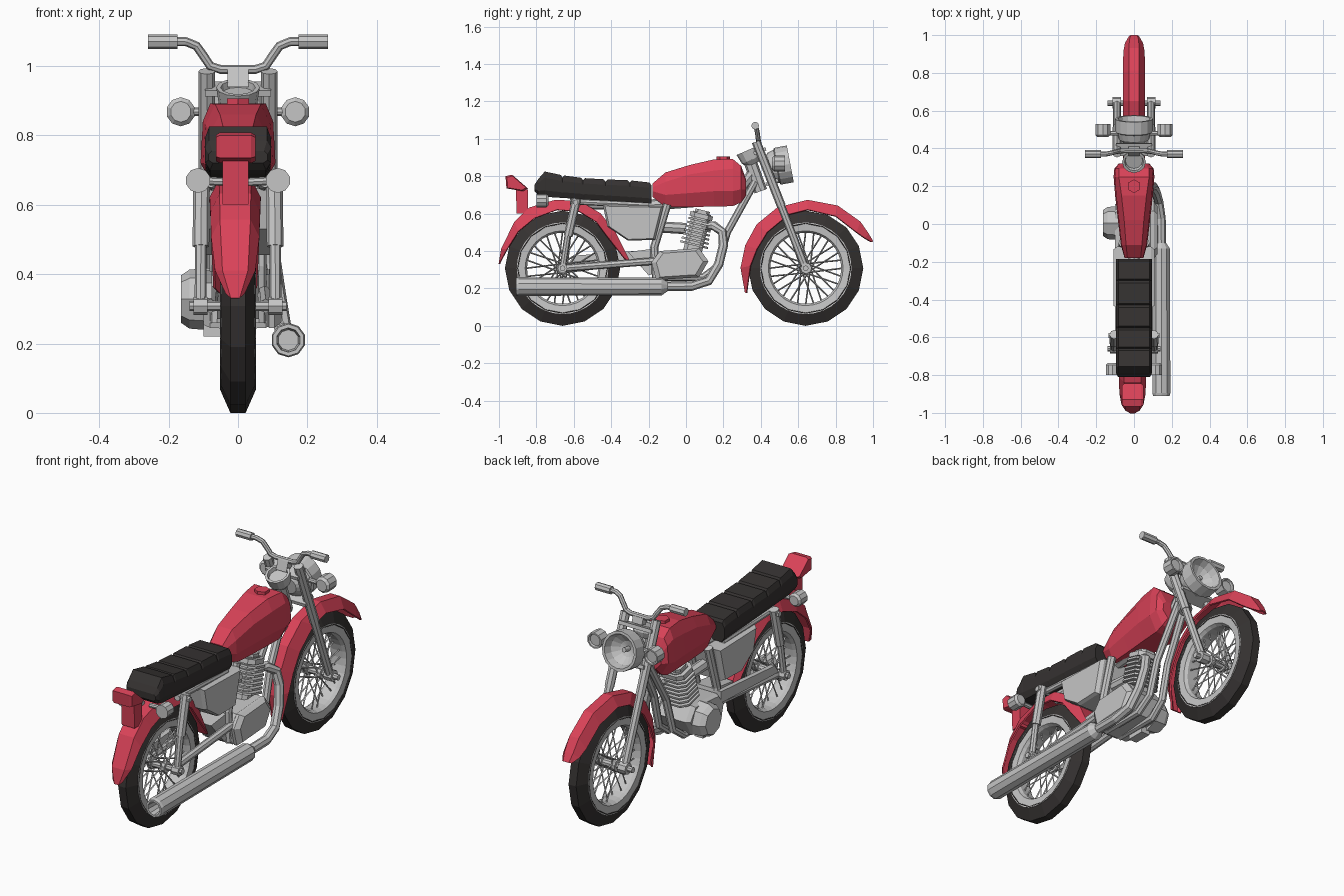
import bpy, bmesh, math
from mathutils import Vector


def material(name, rgb):
    m = bpy.data.materials.new(name)
    m.diffuse_color = (*rgb, 1)
    return m


RED = material("red paint", (0.70, 0.055, 0.098))
BLACK = material("black rubber", (0.036, 0.032, 0.031))
GREY = material("grey metal", (0.56, 0.56, 0.56))


def loft(name, rings, mat, caps=True, loop=False, closed=True):
    """Skin a list of equal-length point rings."""
    bm = bmesh.new()
    vs = [[bm.verts.new(p) for p in r] for r in rings]
    n = len(rings[0])
    pairs = list(zip(vs, vs[1:])) + ([(vs[-1], vs[0])] if loop else [])
    for a, b in pairs:
        for i in range(n if closed else n - 1):
            j = (i + 1) % n
            bm.faces.new((a[i], a[j], b[j], b[i]))
    if caps and not loop:
        bm.faces.new(vs[0])
        bm.faces.new(vs[-1])
    bmesh.ops.recalc_face_normals(bm, faces=bm.faces)
    me = bpy.data.meshes.new(name)
    bm.to_mesh(me)
    bm.free()
    me.materials.append(mat)
    ob = bpy.data.objects.new(name, me)
    bpy.context.collection.objects.link(ob)
    return ob


def circle(c, d, r, n, up=Vector((0, 0, 1))):
    d = Vector(d).normalized()
    if abs(d.dot(up)) > 0.95:
        up = Vector((0, 1, 0))
    u = (up - d * up.dot(d)).normalized()
    v = d.cross(u)
    return [Vector(c) + (u * math.cos(a) + v * math.sin(a)) * r
            for a in (2 * math.pi * i / n for i in range(n))]


def lathe(name, origin, axis, profile, mat, n=12, loop=False):
    """Turn (distance along axis, radius) pairs around an axis."""
    ax = Vector(axis).normalized()
    return loft(name, [circle(Vector(origin) + ax * t, ax, r, n) for t, r in profile],
                mat, loop=loop)


def tube(name, pts, r, mat=GREY, n=8):
    pts = [Vector(p) for p in pts]
    side = Vector((1, 0, 0))
    if abs((pts[-1] - pts[0]).normalized().x) > 0.9:
        side = Vector((0, 1, 0))
    rings = []
    for i, p in enumerate(pts):
        d = pts[min(i + 1, len(pts) - 1)] - pts[max(i - 1, 0)]
        rings.append(circle(p, d, r, n, side))
    return loft(name, rings, mat)


def prism(name, yz, x0, x1, mat, bevel=0.0, inset=0.85):
    """Extrude a side profile across x, optionally with shrunken ends."""
    cy = sum(p[0] for p in yz) / len(yz)
    cz = sum(p[1] for p in yz) / len(yz)

    def ring(x, k):
        return [(x, cy + (y - cy) * k, cz + (z - cz) * k) for y, z in yz]
    rings = [ring(x0, 1), ring(x1, 1)]
    if bevel:
        rings = [ring(x0, inset), ring(x0 + bevel, 1), ring(x1 - bevel, 1), ring(x1, inset)]
    return loft(name, rings, mat)


# Wheels
for label, cy in (("rear", -0.66), ("front", 0.64)):
    c = Vector((0, cy, 0.308))
    lathe(label + "_tyre", c, (1, 0, 0), [(-.022, .308), (.022, .308), (.052, .24),
          (.035, .225), (-.035, .225), (-.052, .24)], BLACK, 16, True)
    lathe(label + "_rim", c, (1, 0, 0), [(-.051, .245), (.051, .245), (.046, .2),
          (.03, .19), (-.03, .19), (-.046, .2)], GREY, 32, True)
    lathe(label + "_hub", c, (1, 0, 0), [(-.05, .03), (-.03, .03), (-.028, .02),
          (.028, .02), (.03, .03), (.05, .03)], GREY, 10)
    lathe(label + "_axle", c, (1, 0, 0), [(-.14, .015), (.14, .015)], GREY, 8)
    for i in range(28):
        a = 2 * math.pi * i / 28
        b = a + (0.9 if i % 2 else -0.9)
        s = 1 if i % 4 < 2 else -1
        tube(label + "_spoke", [c + Vector((s * .036, .028 * math.cos(b), .028 * math.sin(b))),
             c + Vector((s * .012, .195 * math.cos(a), .195 * math.sin(a)))], .0042, GREY, 4)


# Mudguards: outer edge and lower edge per station, half-widths of lip and crown
def mudguard(name, stations, ox):
    rings = [[(ox - w, yi, zi), (ox - t, yo, zo), (ox + t, yo, zo), (ox + w, yi, zi)]
             for yo, zo, yi, zi, w, t in stations]
    ob = loft(name, rings, RED, caps=False, closed=False)
    mod = ob.modifiers.new("thickness", "SOLIDIFY")
    mod.thickness = 0.008
    mod.offset = 0


mudguard("front_mudguard", [
    (.318, .18, .325, .175, .03, .015), (.295, .31, .345, .32, .055, .025),
    (.32, .43, .38, .41, .055, .025), (.38, .54, .435, .5, .055, .025),
    (.49, .63, .55, .595, .055, .025), (.65, .67, .65, .62, .055, .025),
    (.81, .64, .80, .585, .055, .025), (.93, .555, .91, .50, .053, .025),
    (.975, .49, .955, .468, .045, .022), (.998, .45, .99, .448, .025, .015)], 0)
mudguard("rear_mudguard", [
    (-.998, .33, -.99, .345, .025, .012), (-.985, .41, -.955, .41, .055, .035),
    (-.915, .555, -.895, .505, .066, .042), (-.835, .63, -.81, .575, .068, .043),
    (-.70, .67, -.69, .62, .07, .045), (-.57, .665, -.57, .61, .07, .045),
    (-.46, .6, -.48, .555, .068, .045), (-.38, .5, -.42, .475, .065, .042),
    (-.30, .34, -.33, .36, .06, .04)], -.008)

# Tail lamp on its stalk
prism("tail_stalk", [(-.905, .6), (-.845, .6), (-.845, .73), (-.91, .73)], -.045, .03, RED)
prism("tail_lamp", [(-.96, .735), (-.965, .80), (-.93, .808), (-.845, .735), (-.87, .72)],
      -.064, .05, RED, .012, .85)


# Seat: ribbed pads lofted front to back
def seat_ring(y, zb, zt, w):
    h = zt - zb
    return [(-w * .85, y, zb), (-w, y, zb + h * .25), (-w, y, zb + h * .75), (-w * .88, y, zt),
            (w * .88, y, zt), (w, y, zb + h * .75), (w, y, zb + h * .25), (w * .85, y, zb)]


rings = [seat_ring(-.81, .72, .755, .085), seat_ring(-.79, .70, .785, .095),
         seat_ring(-.755, .692, .825, .095)]
stops = [(-.755, .825), (-.66, .805), (-.55, .79), (-.43, .783), (-.30, .778), (-.185, .765)]
for (y0, z0), (y1, z1) in zip(stops, stops[1:]):
    for k, drop in ((.08, 0), (.9, 0), (1.0, .012)):
        y = y0 + (y1 - y0) * k
        rings.append(seat_ring(y, .69 - .037 * (y + .755) / .57, z0 + (z1 - z0) * k - drop, .094))
loft("seat", rings, BLACK)

# Fuel tank: y, bottom, belt, shoulder, top heights, belt and crown half-widths
tank = [(-.18, .69, .72, .74, .76, .05, .035), (-.11, .635, .70, .77, .82, .07, .042),
        (.02, .635, .71, .81, .86, .085, .052), (.15, .638, .72, .83, .89, .10, .066),
        (.25, .64, .72, .84, .892, .108, .08), (.295, .66, .73, .82, .855, .104, .078),
        (.32, .695, .73, .77, .785, .08, .06)]
loft("fuel_tank", [[(-.6 * w, y, b), (-w, y, m), (-.94 * w, y, s), (-c, y, t),
                    (c, y, t), (.94 * w, y, s), (w, y, m), (.6 * w, y, b)]
                   for y, b, m, s, t, w, c in tank], RED)
lathe("tank_cap", (0, .2, .87), (0, 0, 1), [(0, .022), (.02, .022), (.02, .036), (.036, .036)],
      RED, 6)

# Side panels and battery box
panel = [(-.445, .648), (-.12, .64), (-.165, .46), (-.31, .455), (-.42, .53)]
prism("side_panels", panel, -.108, .108, GREY, .018, .92)

# Frame tubes
tube("backbone", [(0, .36, .82), (0, .25, .68), (0, -.2, .645), (0, -.6, .655)], .03)
tube("steering_head", [(0, .335, .90), (0, .40, .72)], .035)
for s in (-1, 1):
    tube("down_tube", [(s * .02, .37, .77), (s * .035, .22, .5), (s * .04, .17, .32),
                       (s * .045, .09, .26), (s * .045, -.16, .26)], .02)
    tube("seat_tube", [(s * .06, -.1, .65), (s * .06, -.17, .42), (s * .06, -.16, .26)], .022)
    tube("seat_rail", [(s * .07, -.2, .645), (s * .078, -.62, .665)], .016)
    tube("swingarm", [(s * .075, -.12, .35), (s * .08, -.66, .308)], .02)

# Engine: crankcase, covers, finned cylinder and head
case = [(-.185, .34), (-.14, .40), (.07, .415), (.12, .345), (.07, .26), (-.16, .245)]
prism("crankcase", case, -.10, .10, GREY, .02, .9)
prism("clutch_cover", case, .07, .125, GREY, .02, .82)
prism("gearbox", [(-.31, .395), (-.15, .415), (-.13, .29), (-.2, .27)], -.06, .06, GREY)
lathe("generator_cover", (-.08, .005, .328), (-1, 0, 0),
      [(0, .09), (.06, .085), (.085, .068)], GREY, 8)
prism("engine_foot", [(-.1, .22), (0, .22), (0, .27), (-.1, .27)], -.1, -.05, GREY)
axis = Vector((0, .25, 1)).normalized()
side = Vector((0, 1, -.25)).normalized()


def block(name, t0, t1, w, d):
    base = Vector((0, .035, .40))
    loft(name, [[base + axis * t + side * q * d + Vector((p * w, 0, 0))
                 for p, q in ((-1, -.6), (-.6, -1), (.6, -1), (1, -.6),
                              (1, .6), (.6, 1), (-.6, 1), (-1, .6))] for t in (t0, t1)], GREY)


block("cylinder", 0, .21, .05, .05)
for i in range(7):
    block("cooling_fin", .03 + i * .022, .041 + i * .022, .078, .076 - .002 * i)
block("cylinder_head", .18, .205, .07, .062)
block("rocker_cover", .205, .225, .045, .04)
tube("carburettor", [(0, .0, .52), (0, -.16, .53)], .03)

# Exhaust
tube("exhaust_pipe", [(.03, .09, .535), (.06, .15, .535), (.085, .195, .50), (.10, .20, .43),
                      (.115, .175, .33), (.13, .12, .24), (.143, .03, .212),
                      (.145, -.15, .21)], .025)
lathe("muffler", (.145, -.12, .21), (0, -1, 0), [(-.02, .026), (.01, .047), (.775, .05),
      (.79, .046), (.79, .035), (.72, .03)], GREY, 10)

# Left-hand chain guard
prism("chain_guard", [(-.63, .33), (-.6, .375), (-.15, .41), (-.15, .35)], -.10, -.075, GREY)

# Suspension and indicators on both sides
for s in (-1, 1):
    tube("rear_shock_body", [(s * .105, -.585, .68), (s * .107, -.63, .48)], .024)
    tube("rear_shock_rod", [(s * .107, -.63, .50), (s * .108, -.66, .308)], .017)
    lathe("shock_bolt", (s * .06, -.59, .66), (s, 0, 0), [(0, .015), (.075, .015)], GREY, 6)
    lathe("shock_foot", (s * .088, -.66, .308), (s, 0, 0), [(0, .026), (.04, .026)], GREY, 8)
    tube("fork_upper", [(s * .09, .375, .985), (s * .09, .51, .64)], .024)
    tube("fork_lower", [(s * .09, .50, .665), (s * .09, .64, .305)], .021)
    lathe("fork_foot", (s * .068, .642, .308), (s, 0, 0), [(0, .03), (.045, .03)], GREY, 8)
    lathe("rear_indicator", (s * .115, -.735, .67), (0, -1, 0),
          [(0, .026), (.012, .036), (.065, .036)], GREY, 10)
    tube("rear_indicator_arm", [(s * .02, -.76, .665), (s * .115, -.76, .67)], .012)
    lathe("front_indicator", (s * .165, .46, .868), (0, 1, 0),
          [(0, .03), (.012, .042), (.07, .042), (.07, .034), (.06, .03)], GREY, 10)
    tube("front_indicator_arm", [(s * .07, .48, .868), (s * .165, .48, .868)], .012)
    lathe("handgrip", (s * .175, .37, 1.07), (s, 0, 0), [(0, .021), (.085, .021)], GREY, 8)

# Fork clamps
for y, z in ((.395, .935), (.46, .77)):
    prism("fork_clamp", [(y - .035, z - .005), (y + .03, z + .02), (y + .035, z + .002),
                         (y - .03, z - .023)], -.095, .095, GREY)

# Handlebar
half = [(.05, .388, .99), (.08, .386, 1.0), (.10, .382, 1.03), (.12, .376, 1.058),
        (.15, .37, 1.07), (.2, .37, 1.07)]
tube("handlebar", [(-x, y, z) for x, y, z in reversed(half)] + half, .013)
prism("bar_mount", [(.36, .94), (.41, .955), (.4, .99), (.375, .99)], -.03, .03, GREY)

# Headlamp bowl and instrument cup, both hollow
lathe("headlamp", (0, .42, .84), (0, 1, .19), [(0, .045), (.03, .08), (.065, .09), (.07, .1),
      (.14, .1), (.14, .086), (.10, .075), (.07, .04), (.06, .012), (.10, .012)], GREY, 16)
lathe("instrument", (0, .36, .865), (0, -.4, .92), [(0, .035), (.025, .055), (.08, .063),
      (.08, .05), (.06, .046)], GREY, 12)
